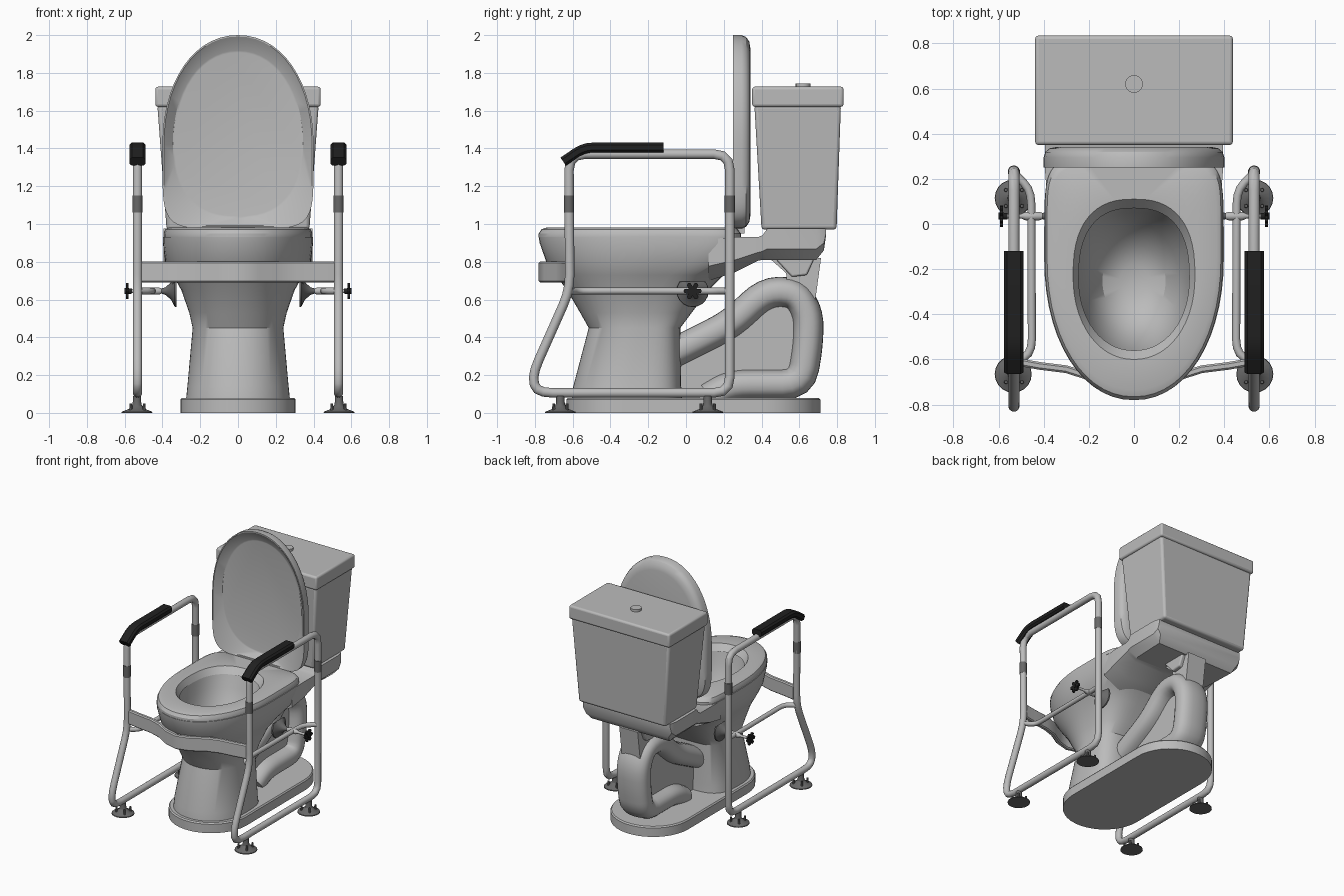
import bpy, bmesh, math
from mathutils import Vector as V

if "Cube" in bpy.data.objects:
    bpy.data.objects.remove(bpy.data.objects["Cube"])


def material(name, g):
    m = bpy.data.materials.new(name)
    m.diffuse_color = (g, g, g, 1)
    m.use_nodes = True
    m.node_tree.nodes["Principled BSDF"].inputs["Base Color"].default_value = m.diffuse_color
    return m


GREY = material("porcelain grey", 0.5)
STEEL = material("tube grey", 0.5)
DARK = material("dark grey", 0.14)
BLACK = material("black rubber", 0.015)


def loft(name, rings, mat, closed=False, mirror=False, bevel=0):
    """Skin a list of equal-length rings; capped unless closed on itself."""
    bm = bmesh.new()
    vs = [[bm.verts.new(p) for p in r] for r in rings]
    n = len(vs[0])
    pairs = list(zip(vs, vs[1:])) + ([(vs[-1], vs[0])] if closed else [])
    for a, b in pairs:
        for i in range(n):
            j = (i + 1) % n
            bm.faces.new((a[i], a[j], b[j], b[i]))
    if not closed:
        bm.faces.new(vs[0])
        bm.faces.new(vs[-1])
    bmesh.ops.recalc_face_normals(bm, faces=bm.faces)
    me = bpy.data.meshes.new(name)
    bm.to_mesh(me)
    bm.free()
    me.materials.append(mat)
    ob = bpy.data.objects.new(name, me)
    bpy.context.collection.objects.link(ob)
    if bevel:
        b = ob.modifiers.new("bevel", 'BEVEL')
        b.width, b.segments = bevel, 3
    if mirror:
        ob.modifiers.new("mirror", 'MIRROR')
    return ob


def egg(hw, lo, hi, mid, nlo=2.0, nhi=2.0, n=56):
    """Egg outline: half width hw at mid, reaching lo and hi."""
    out = []
    for i in range(n):
        t = 2 * math.pi * i / n
        c, s = math.cos(t), math.sin(t)
        e = 2 / (nlo if s < 0 else nhi)
        h = (mid - lo) if s < 0 else (hi - mid)
        out.append((math.copysign(hw * abs(c) ** e, c),
                    mid + math.copysign(h * abs(s) ** e, s)))
    return out


def stadium(r, y0, y1, n=40):
    """Two half circles joined by straight sides."""
    out = []
    for i in range(n):
        a = math.pi * (i % (n // 2)) / (n // 2 - 1) + (math.pi if i >= n // 2 else 0)
        out.append((r * math.cos(a), (y1 - r if i < n // 2 else y0 + r) + r * math.sin(a)))
    return out


def flat(pts, z):
    return [(x, y, z) for x, y in pts]


def rect(hw, y0, y1, z):
    return [(-hw, y0, z), (hw, y0, z), (hw, y1, z), (-hw, y1, z)]


def prism(name, yz, x0, x1, mat, **kw):
    return loft(name, [[(x, y, z) for y, z in yz] for x in (x0, x1)], mat, **kw)


def turned(name, centre, axis, profile, mat, n=20, top=9, **kw):
    """Round part from (distance, radius) pairs along x or z, cut off above top."""
    cx, cy, cz = centre
    rings = []
    for d, r in profile:
        ring = []
        for i in range(n):
            a, b = r * math.cos(i * math.tau / n), r * math.sin(i * math.tau / n)
            ring.append((cx + d, cy + a, min(cz + b, top)) if axis == 'x' else (cx + a, cy + b, cz + d))
        rings.append(ring)
    return loft(name, rings, mat, **kw)


def fillet(pts, r, closed=False, k=3):
    pts = [V(p) for p in pts]
    out, n = [], len(pts)
    for i, p in enumerate(pts):
        if not closed and i in (0, n - 1):
            out.append(p)
            continue
        a, b = pts[i - 1] - p, pts[(i + 1) % n] - p
        a = p + a.normalized() * min(r, a.length * 0.45)
        b = p + b.normalized() * min(r, b.length * 0.45)
        for j in range(k + 1):
            t = j / k
            out.append(a * (1 - t) ** 2 + p * 2 * t * (1 - t) + b * t * t)
    return out


def sweep(name, pts, normal, section, mat, closed=False, **kw):
    """Sweep a (side, normal) section along a planar path."""
    normal, n, rings = V(normal), len(pts), []
    for i, p in enumerate(pts):
        d2 = (pts[(i + 1) % n] - p).normalized()
        d1 = (p - pts[i - 1]).normalized()
        if not closed and i == 0:
            d1 = d2
        if not closed and i == n - 1:
            d2 = d1
        t = (d1 + d2).normalized()
        side = normal.cross(t) / max(0.5, t.dot(d1))
        rings.append([p + side * u + normal * v for u, v in section])
    return loft(name, rings, mat, closed=closed, **kw)


def oval(a, b, n=14):
    return [(a * math.cos(i * math.tau / n), b * math.sin(i * math.tau / n)) for i in range(n)]


def soft_rect(a, b, c):
    return [(a, b - c), (a - c, b), (c - a, b), (-a, b - c),
            (-a, c - b), (c - a, -b), (a - c, -b), (a, c - b)]


# toilet base and bowl with hollow inside
loft("base", [flat(stadium(r, f, b), z) for r, f, b, z in
              [(.305, -.635, .712, 0), (.305, -.635, .712, .07), (.297, -.627, .704, .08)]], GREY)
outer = [(.275, -.605, -.02, -.3, 3.5, .07), (.268, -.597, -.025, -.3, 3.5, .14),
         (.24, -.515, -.03, -.25, 3.5, .45), (.258, -.56, .03, -.25, 3.2, .53),
         (.30, -.63, .12, -.22, 3, .65), (.345, -.69, .20, -.2, 3.5, .73),
         (.385, -.74, .28, -.15, 5, .80), (.398, -.775, .30, -.15, 6, .90),
         (.398, -.78, .30, -.15, 6, .93)]
inner = [(.25, -.57, .08, -.25, 2.5, .93), (.235, -.55, .05, -.25, 2.4, .84),
         (.20, -.50, .0, -.25, 2, .70), (.14, -.42, -.09, -.25, 2, .60),
         (.06, -.32, -.18, -.25, 2, .56)]
loft("bowl", [flat(egg(w, f, b, m, 2.1, nb), z) for w, f, b, m, nb, z in outer + inner], GREY)

# deck carrying the tank
deck = [(.12, .92, .70, .385, .24), (.25, .93, .74, .395, .27), (.38, .93, .805, .395, .31),
        (.405, .94, .81, .395, .32), (.43, .975, .81, .395, .33), (.69, .975, .81, .395, .34),
        (.73, .975, .86, .385, .36), (.74, .975, .93, .38, .37)]
loft("tank_deck", [[(-a, y, t), (a, y, t), (a, y, t * .35 + b * .65), (c, y, b),
                    (-c, y, b), (-a, y, t * .35 + b * .65)] for y, t, b, a, c in deck], GREY)

# seat ring
loft("seat", [flat(egg(w, f, b, m, 2.1, nb), z) for w, f, b, m, nb, z in
              [(.395, -.78, .29, -.15, 7, .932), (.395, -.78, .29, -.15, 7, .95),
               (.385, -.765, .275, -.15, 7, .972), (.365, -.735, .26, -.15, 7, .982),
               (.27, -.60, .11, -.23, 2.5, .98), (.245, -.56, .07, -.24, 2.5, .932)]],
     GREY, closed=True)
prism("seat_hinge", [(.255, .95), (.31, .95), (.31, .993), (.255, .993)], -.19, .19, GREY)

# raised lid, dished on its front
lid = [(.34, .342, 1.05, 1.925, 4.5), (.375, .335, 1.01, 1.965, 5), (.393, .318, .985, 1.99, 6),
       (.40, .295, .975, 2.0, 6), (.40, .25, .975, 2.0, 6), (.392, .25, .985, 1.992, 6),
       (.345, .298, 1.032, 1.918, 2.4), (.335, .30, 1.042, 1.908, 2.4)]
loft("lid", [[(x, y, z) for x, z in egg(w, lo, hi, 1.42, nl, 2.1)] for w, y, lo, hi, nl in lid], GREY)

# tank, tank lid and flush button
loft("tank", [rect(.378, .40, .797, .97), rect(.427, .362, .82, 1.63)], GREY, bevel=.018)
loft("tank_lid", [rect(.438, .35, .834, 1.62), rect(.438, .35, .834, 1.727)], GREY, bevel=.015)
turned("flush_button", (0, .62, 1.72), 'z', [(0, .039), (.025, .039)], GREY)

# trapway pipe, its web and the bracket under the deck
trap = fillet([(0, -.08, .31), (0, .24, .47), (0, .42, .64), (0, .58, .64), (0, .65, .52),
               (0, .645, .35), (0, .61, .15), (0, .24, .15), (0, .12, .08)], .1, k=4)
tube = [(.08 * math.copysign(abs(u) ** .8, u), .13 * math.copysign(abs(v) ** .8, v)) for u, v in oval(1, 1, 24)]
sweep("trapway", trap, (1, 0, 0), tube, GREY)
prism("trapway_web", [(-.05, .07), (.55, .12), (.62, .5), (.5, .64), (.3, .5), (-.05, .35)], -.045, .045, GREY)
prism("tank_bracket", [(.44, .82), (.715, .82), (.685, .60), (.54, .64), (.53, .74)], -.08, .08, GREY)
prism("bracket_foot", [(.47, .82), (.68, .82), (.64, .73), (.56, .72)], -.11, .11, GREY, bevel=.01)

# safety frame: side loops
X = .532
loop = fillet([(X, -.62, 1.37), (X, .232, 1.37), (X, .232, .106), (X, -.79, .106),
               (X, -.815, .20), (X, -.615, .65)], .085, closed=True)
sweep("side_loop", loop, (1, 0, 0), oval(.025, .025), STEEL, closed=True, mirror=True)
for y, nm in ((-.62, "front"), (.232, "rear")):
    turned(nm + "_collar", (X, y, 1.06), 'z', [(0, .027), (.09, .027)], DARK, mirror=True)

# padded armrests
arm = fillet([(X, -.12, 1.405), (X, -.54, 1.405), (X, -.65, 1.33)], .05)
sweep("armrest", arm, (1, 0, 0), soft_rect(.026, .043, .013), BLACK, mirror=True)

# inward-bowed side braces
brace = fillet([(X, -.62, .645), (.452, -.57, .645), (.455, .15, .645), (X, .225, .645)], .06)
sweep("side_brace", brace, (0, 0, 1), oval(.018, .018, 12), STEEL, mirror=True)

# front band wrapping the bowl
half = [(.52, -.61), (.42, -.628), (.30, -.643), (.2, -.675), (.1, -.735)]
band = [V((x, y, .745)) for x, y in half + [(0, -.762)] + [(-x, y) for x, y in half[::-1]]]
sweep("front_band", band, (0, 0, 1), soft_rect(.017, .056, .008), STEEL)

# side clamps: suction pad with flat top, rod and star knob
C = (0, .035, .645)
turned("clamp_pad", C, 'x', [(.325, .085), (.335, .083), (.355, .045), (.385, .02), (.41, .012)],
       DARK, top=.695, mirror=True)
turned("clamp_rod", C, 'x', [(.40, .012), (.42, .019), (.48, .019), (.50, .01), (.585, .01)], STEEL, n=12, mirror=True)
star = [(C[1] + r * math.cos(i * math.tau / 24), C[2] + r * math.sin(i * math.tau / 24))
        for i, r in enumerate([.048, .044, .024, .044] * 6)]
prism("clamp_knob", star, .580, .594, BLACK, mirror=True)
turned("knob_hub", C, 'x', [(.56, .014), (.60, .016)], BLACK, n=12, mirror=True)

# suction feet with small tabs
for y, nm in ((-.665, "front"), (.115, "rear")):
    turned(nm + "_foot", (X + .003, y, 0), 'z', [(0, .082), (.006, .08), (.02, .045), (.04, .026),
                                                 (.06, .022), (.09, .022)], DARK, mirror=True)
    for i in range(4):
        a = math.pi / 4 + i * math.pi / 2
        turned(nm + "_foot_tab", (X + .05 * math.cos(a), y + .05 * math.sin(a), .006), 'z',
               [(0, .009), (.045, .007)], DARK, n=8, mirror=True)

# smooth shading with sharp edges kept
bpy.ops.object.select_all(action='SELECT')
bpy.context.view_layer.objects.active = bpy.data.objects["bowl"]
bpy.ops.object.shade_smooth_by_angle(angle=math.radians(32))
